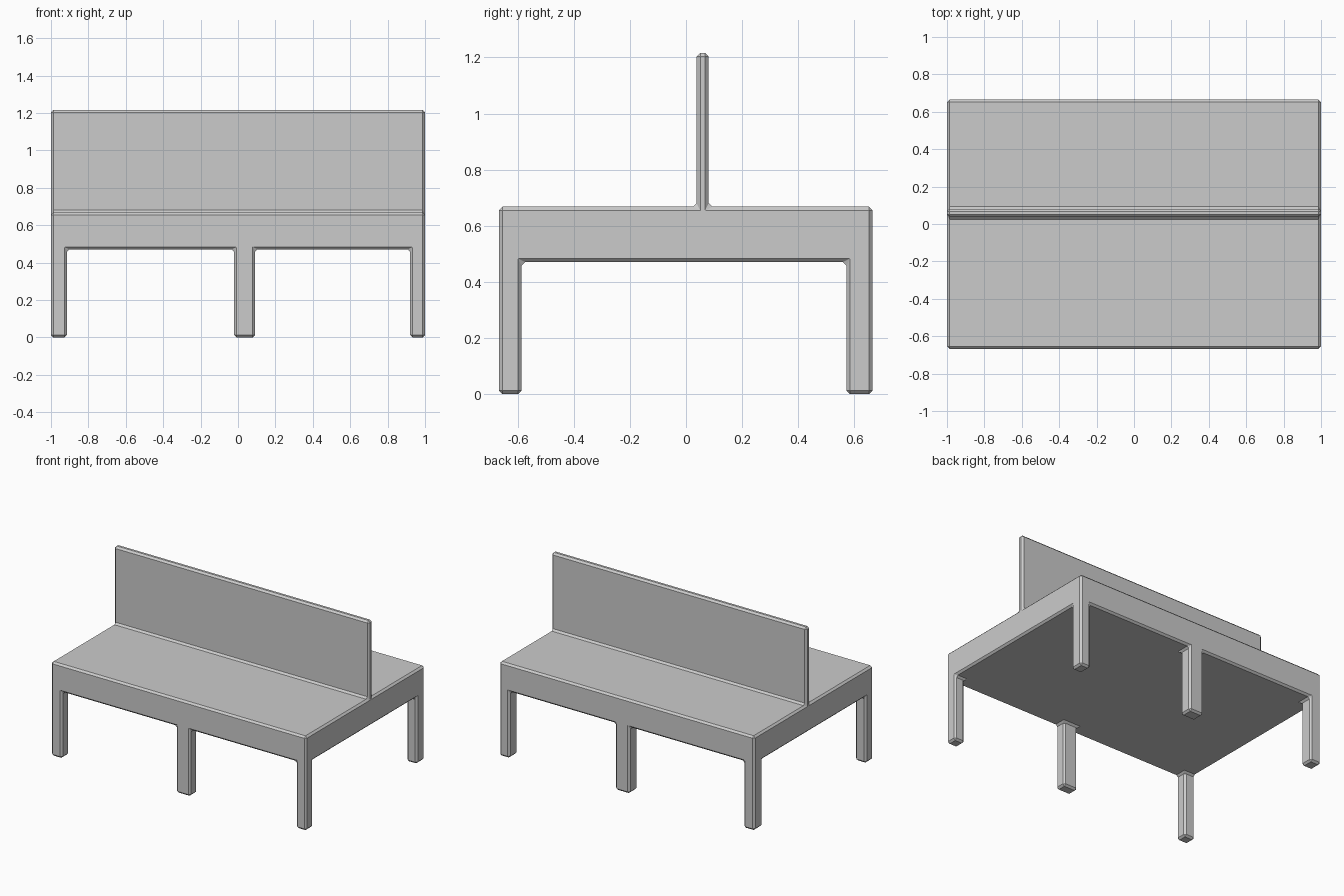
import bpy, bmesh, math

if "Cube" in bpy.data.objects:
    bpy.data.objects.remove(bpy.data.objects["Cube"])

# Cut lines of the bench: leg and backrest edges along x, y and z
XS = [-1.0, -0.915, -0.021, 0.091, 0.92, 1.0]
YS = [-0.667, -0.586, 0.038, 0.081, 0.572, 0.665]
ZS = [0.0, 0.471, 0.668, 1.216]


def solid(i, j, k):
    if not (0 <= i < 5 and 0 <= j < 5 and 0 <= k < 3):
        return False
    legs = k == 0 and i in (0, 2, 4) and j in (0, 4)
    seat = k == 1
    back = k == 2 and j == 2
    return legs or seat or back


bm = bmesh.new()
verts = {}


def vert(key):
    if key not in verts:
        verts[key] = bm.verts.new((XS[key[0]], YS[key[1]], ZS[key[2]]))
    return verts[key]


# Outer skin: one welded body of six legs, seat slab and backrest
for i in range(5):
    for j in range(5):
        for k in range(3):
            if not solid(i, j, k):
                continue
            for axis in range(3):
                for side in (0, 1):
                    near = [i, j, k]
                    near[axis] += 2 * side - 1
                    if solid(*near):
                        continue
                    u, v = (axis + 1) % 3, (axis + 2) % 3
                    ring = []
                    for du, dv in ((0, 0), (1, 0), (1, 1), (0, 1)):
                        c = [i, j, k]
                        c[axis] += side
                        c[u] += du
                        c[v] += dv
                        ring.append(vert(tuple(c)))
                    bm.faces.new(ring if side else ring[::-1])

# Merge coplanar panels so that only real edges are chamfered
bmesh.ops.dissolve_limit(bm, angle_limit=math.radians(1),
                         verts=bm.verts[:], edges=bm.edges[:])
bm.normal_update()

mesh = bpy.data.meshes.new("double_sided_bench")
bm.to_mesh(mesh)
bm.free()
bench = bpy.data.objects.new("double_sided_bench", mesh)
bpy.context.collection.objects.link(bench)

# Chamfer on every edge, inside corners included
bevel = bench.modifiers.new("chamfer", 'BEVEL')
bevel.width = 0.013
bevel.segments = 1
bevel.limit_method = 'ANGLE'
bevel.angle_limit = math.radians(30)
